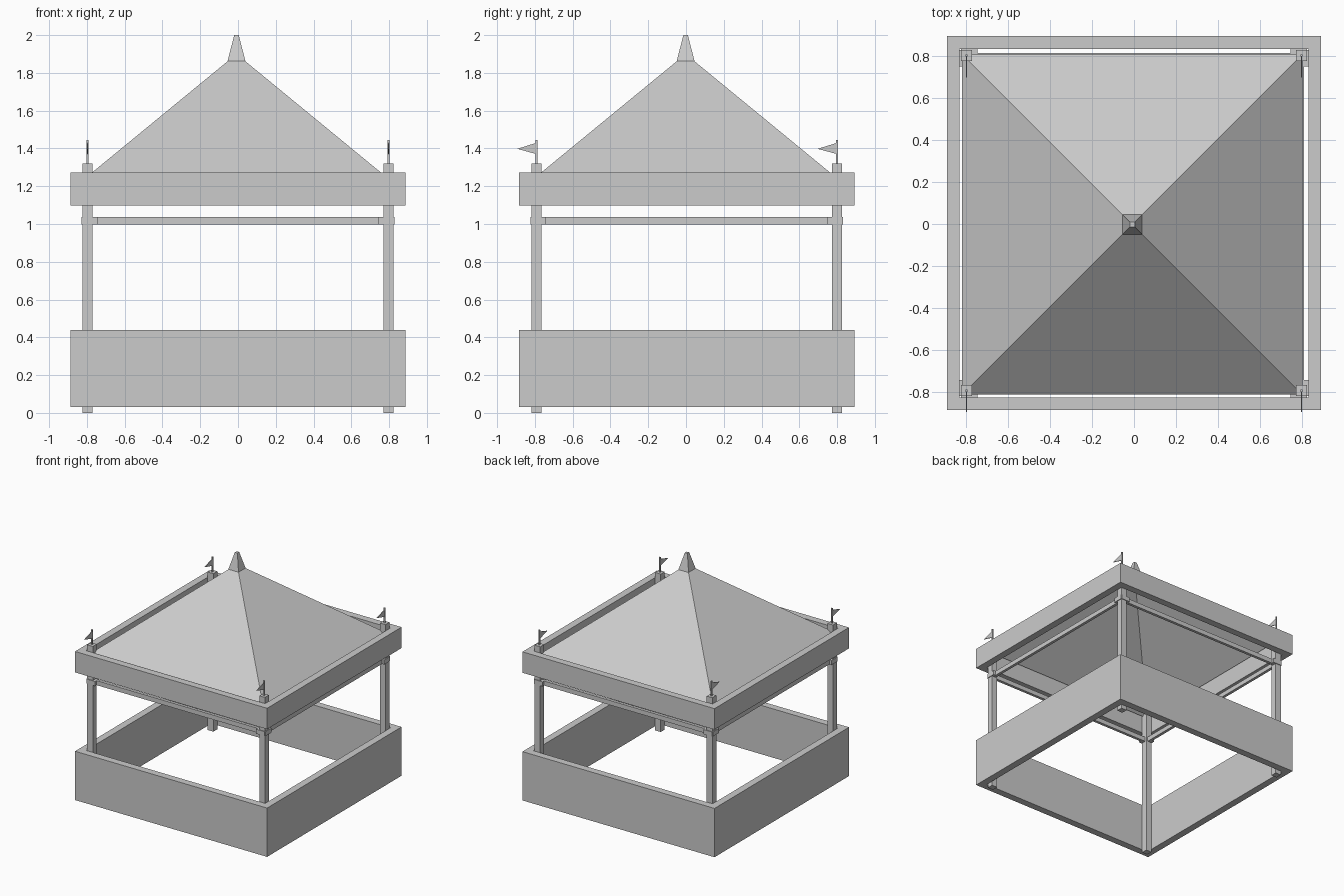
import bpy, bmesh

if "Cube" in bpy.data.objects:
    bpy.data.objects.remove(bpy.data.objects["Cube"])

CY = 0.004          # body sits slightly back because the pennants fly forward
PX, PY = 0.796, 0.796


def make_object(name, verts, faces):
    mesh = bpy.data.meshes.new(name)
    bm = bmesh.new()
    vs = [bm.verts.new(v) for v in verts]
    for f in faces:
        bm.faces.new([vs[i] for i in f])
    bmesh.ops.recalc_face_normals(bm, faces=bm.faces)
    bm.to_mesh(mesh)
    bm.free()
    obj = bpy.data.objects.new(name, mesh)
    bpy.context.collection.objects.link(obj)
    return obj


def square(half, z, cx=0, cy=CY):
    return [(cx + sx * half, cy + sy * half, z)
            for sx, sy in ((-1, -1), (1, -1), (1, 1), (-1, 1))]


def bridge(a, b):
    return [(a + i, a + (i + 1) % 4, b + (i + 1) % 4, b + i) for i in range(4)]


def frustum(name, cx, cy, r0, z0, r1, z1):
    verts = square(r0, z0, cx, cy) + square(r1, z1, cx, cy)
    return make_object(name, verts, bridge(0, 4) + [(0, 1, 2, 3), (4, 5, 6, 7)])


def box(name, x0, x1, y0, y1, z0, z1):
    x0, x1 = sorted((x0, x1))
    y0, y1 = sorted((y0, y1))
    verts = [(x, y, z) for z in (z0, z1)
             for x, y in ((x0, y0), (x1, y0), (x1, y1), (x0, y1))]
    return make_object(name, verts, bridge(0, 4) + [(0, 1, 2, 3), (4, 5, 6, 7)])


def ring(name, outer, inner, z0, z1):
    verts = square(outer, z0) + square(outer, z1) + square(inner, z1) + square(inner, z0)
    return make_object(name, verts,
                       bridge(0, 4) + bridge(4, 8) + bridge(8, 12) + bridge(12, 0))


# Counter walls and valance band
ring("counter_wall", 0.888, 0.828, 0.03, 0.438)
ring("roof_valance", 0.888, 0.828, 1.097, 1.272)

# Open pyramid canopy and its finial
RX, RY = -0.008, -0.002
roof = make_object("canopy_roof", square(0.808, 1.237, RX, RY) + [(RX, RY, 1.9)],
                   [(i, (i + 1) % 4, 4) for i in range(4)])
frustum("roof_finial", RX, RY, 0.047, 1.863, 0.012, 2.0)

# Corner posts with brackets, flag poles and pennants
for sx, side in ((-1, "left"), (1, "right")):
    for sy, end in ((-1, "front"), (1, "back")):
        tag = f"{end}_{side}"
        x, y = sx * PX, CY + sy * PY
        frustum(f"{tag}_post", x, y, 0.026, 0, 0.026, 1.32)
        box(f"{tag}_bracket_x", x + sx * 0.026, x - sx * 0.052,
            y + sy * 0.032, y + sy * 0.002, 0.998, 1.036)
        box(f"{tag}_bracket_y", x + sx * 0.032, x + sx * 0.002,
            y + sy * 0.026, y - sy * 0.052, 0.998, 1.036)
        frustum(f"{tag}_flag_pole", x, y, 0.005, 1.31, 0.005, 1.445)
        tip = y - 0.103 if sy > 0 else -0.893
        make_object(f"{tag}_pennant",
                    [(x + dx, py, pz) for dx in (-0.003, 0.003)
                     for py, pz in ((y, 1.37), (y, 1.43), (tip, 1.398))],
                    [(0, 1, 2), (3, 4, 5), (0, 1, 4, 3), (1, 2, 5, 4), (2, 0, 3, 5)])

# Rails linking the posts under the roof
for s, a, b in ((-1, "front", "left"), (1, "back", "right")):
    y, x = CY + s * PY, s * PX
    box(f"{a}_rail", -PX, PX, y - 0.012, y + 0.012, 0.998, 1.036)
    box(f"{b}_rail", x - 0.012, x + 0.012, CY - PY, CY + PY, 0.998, 1.036)
